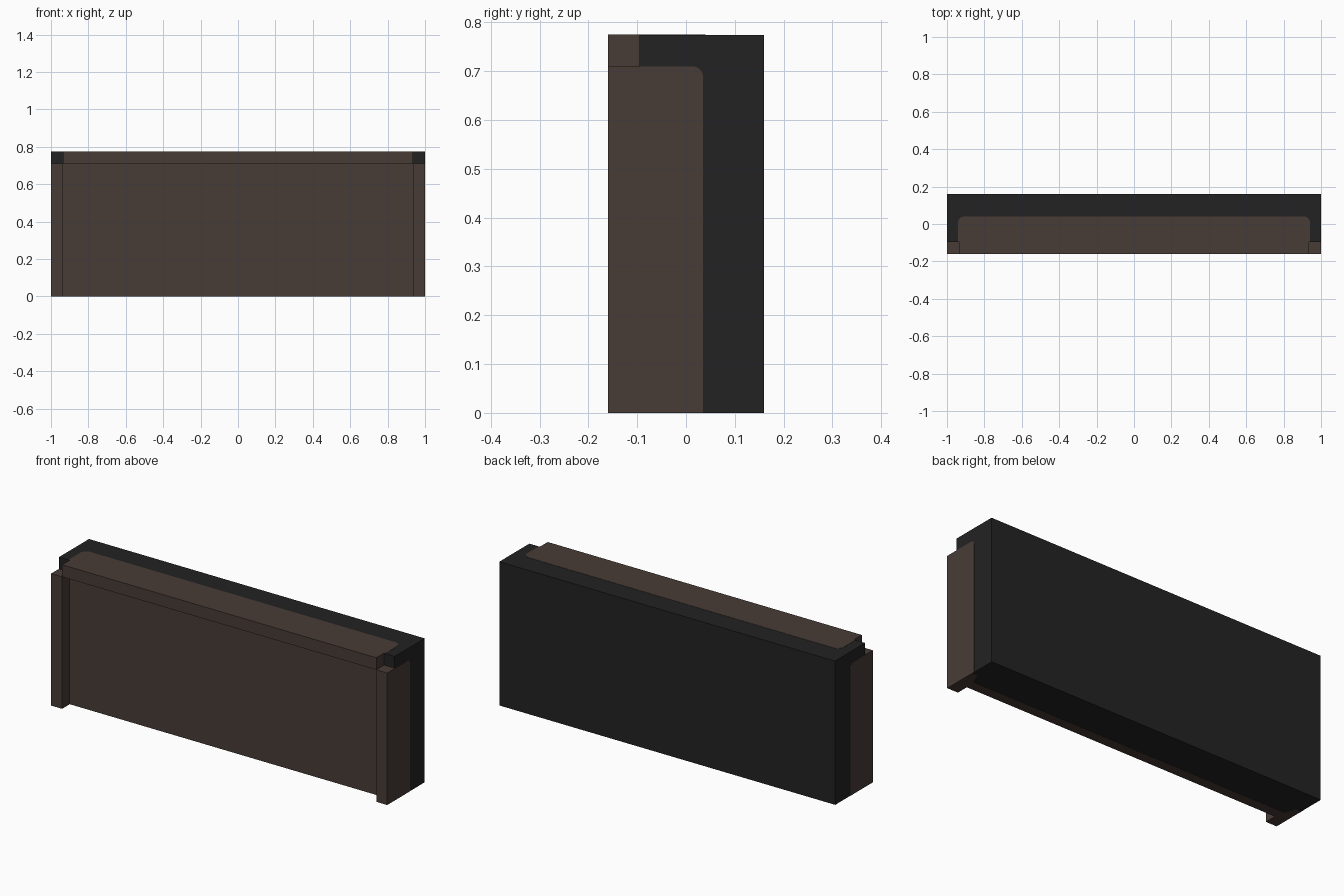
import bpy, bmesh, math
from mathutils import Vector

cube = bpy.data.objects.get("Cube")
if cube:
    bpy.data.objects.remove(cube, do_unlink=True)


def material(name, rgb):
    m = bpy.data.materials.new(name)
    m.use_nodes = True
    m.diffuse_color = (*rgb, 1)
    bsdf = m.node_tree.nodes["Principled BSDF"]
    bsdf.inputs["Base Color"].default_value = (*rgb, 1)
    bsdf.inputs["Roughness"].default_value = 0.8
    return m


BROWN = material("dark brown", (0.065, 0.045, 0.037))
BLACK = material("soft black", (0.0165, 0.0165, 0.0165))

W, H = 1.0, 0.775             # half width, height
FRONT, FACE, BACK = -0.16, -0.095, 0.16
T = 0.002                     # thickness of painted plates
FRAME = 0.065                 # width of the frame bars


def prism(name, outline, origin, u, v, depth, mat):
    """Extrude a flat outline, given in the u/v directions, along depth."""
    bm = bmesh.new()
    u, v, d, o = Vector(u), Vector(v), Vector(depth), Vector(origin)
    face = bm.faces.new([bm.verts.new(o + u * a + v * b) for a, b in outline])
    new = bmesh.ops.extrude_face_region(bm, geom=[face])["geom"]
    bmesh.ops.translate(bm, vec=d, verts=[g for g in new if isinstance(g, bmesh.types.BMVert)])
    bmesh.ops.recalc_face_normals(bm, faces=bm.faces)
    mesh = bpy.data.meshes.new(name)
    bm.to_mesh(mesh)
    bm.free()
    mesh.materials.append(mat)
    ob = bpy.data.objects.new(name, mesh)
    bpy.context.collection.objects.link(ob)
    return ob


def box(name, x, y, z, mat):
    outline = [(x[0], y[0]), (x[1], y[0]), (x[1], y[1]), (x[0], y[1])]
    return prism(name, outline, (0, 0, z[0]), (1, 0, 0), (0, 1, 0), (0, 0, z[1] - z[0]), mat)


def arc(cx, cy, r, start):
    """Quarter-circle corner, counter-clockwise from the start angle."""
    return [(cx + r * math.cos(math.radians(start + 15 * i)),
             cy + r * math.sin(math.radians(start + 15 * i))) for i in range(7)]


# Main block, set in by the plate thickness where plates cover it
box("body", (-W + T, W - T), (FACE + T, BACK), (T, H - T), BLACK)

# Front panel and header bar
box("front_panel", (-W + FRAME, W - FRAME), (FACE, FACE + T), (0, H - FRAME), BROWN)
box("header_bar", (-W + FRAME, W - FRAME), (FRONT, FACE + T), (H - FRAME, H), BROWN)

# Brown patch on the top with rounded rear corners
tx, ty, r = 0.942, 0.04, 0.035
prism("top_patch", [(-tx, FACE)] + [(tx, FACE)] + arc(tx - r, ty - r, r, 0)
      + arc(-tx + r, ty - r, r, 90), (0, 0, H - T), (1, 0, 0), (0, 1, 0), (0, 0, T), BROWN)

# Pillars and rounded side patches, one pair on each side
sy, sz, r = 0.035, H - FRAME, 0.022
side = [(FACE, 0), (sy, 0)] + arc(sy - r, sz - r, r, 0) + [(FACE, sz)]
for s, label in ((1, "left"), (-1, "right")):
    box(label + "_pillar", sorted((s * W, s * (W - FRAME))), (FRONT, FACE + T), (0, H - FRAME), BROWN)
    prism(label + "_side_patch", side, (s * (W - T), 0, 0), (0, 1, 0), (0, 0, 1), (s * T, 0, 0), BROWN)

# Brown border under the front edge, returning a little along both ends
ix, iy, ey = 0.965, -0.04, 0.02
border = [(-W, FACE), (W, FACE), (W, ey), (ix, ey), (ix - 0.02, iy),
          (-ix + 0.02, iy), (-ix, ey), (-W, ey)]
prism("bottom_border", border, (0, 0, 0), (1, 0, 0), (0, 1, 0), (0, 0, T), BROWN)

# Black skins that bring the rest of the block flush with the patches
box("bottom_skin", (-W + T, W - T), (iy, BACK), (T / 2, T), BLACK)
box("top_skin", (-W + T, W - T), (FACE, BACK), (H - T, H - T / 2), BLACK)
for s, label in ((1, "left"), (-1, "right")):
    box(label + "_side_skin", sorted((s * (W - T), s * (W - T / 2))), (FACE, BACK), (0, H - T / 2), BLACK)
